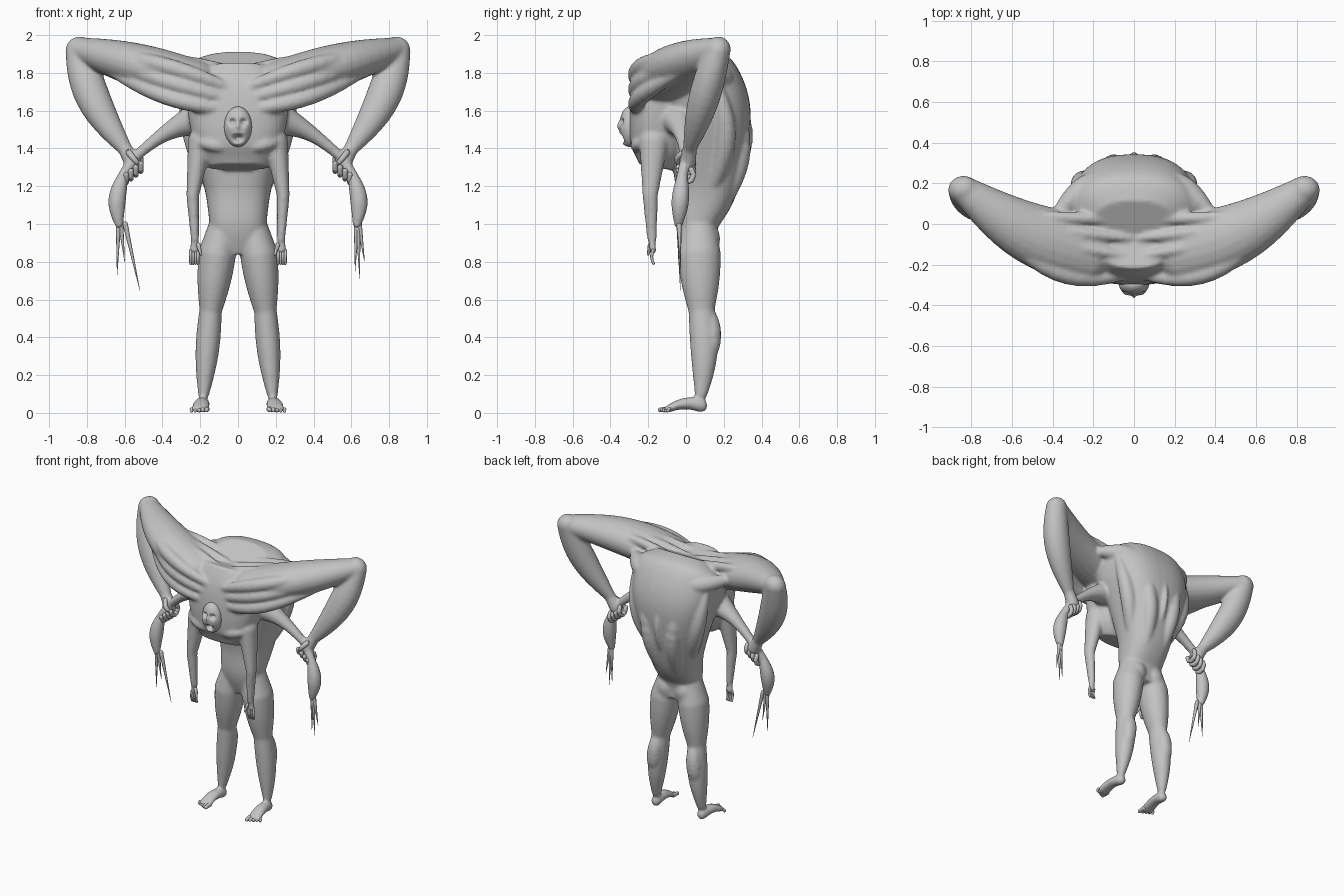
import bpy, bmesh, math
from mathutils import Vector

cube = bpy.data.objects.get("Cube")
if cube:
    bpy.data.objects.remove(cube)

skin = bpy.data.materials.new("grey_skin")
skin.use_nodes = True
grey = (.55, .55, .55, 1)
skin.diffuse_color = grey
skin.node_tree.nodes["Principled BSDF"].inputs["Base Color"].default_value = grey

AXIS_X, AXIS_Y, AXIS_Z = Vector((1, 0, 0)), Vector((0, 1, 0)), Vector((0, 0, 1))


def superpower(value, power):
    return math.copysign(abs(value) ** (2 / power), value)


def loft(mesh, rows, side=AXIS_X, mirror=1, power=2, sides=20):
    """Skin ellipses given as (centre, radius along side, other radius)."""
    rings = []
    last = len(rows) - 1
    for i, (centre, wide, deep) in enumerate(rows):
        tangent = (rows[min(i + 1, last)][0] - rows[max(i - 1, 0)][0]).normalized()
        u = (side - tangent * side.dot(tangent)).normalized()
        v = tangent.cross(u)
        ring = []
        for k in range(sides):
            angle = math.tau * k / sides
            point = (centre + u * wide * superpower(math.cos(angle), power)
                     + v * deep * superpower(math.sin(angle), power))
            ring.append(mesh.verts.new((point.x * mirror, point.y, point.z)))
        rings.append(ring)
    for lower, upper in zip(rings, rings[1:]):
        for k in range(sides):
            mesh.faces.new((lower[k - 1], lower[k], upper[k], upper[k - 1]))
    mesh.faces.new(rings[0])
    mesh.faces.new(rings[-1])


def limb(mesh, start, end, thick, thin, bulge=0, depth=1, end_depth=None, bow=(0, 0, 0),
         side=AXIS_X, mirror=1, sides=20, steps=12, round_rings=5):
    """Round-ended limb that tapers, swells by bulge and bends by bow."""
    start, end, bow = Vector(start), Vector(end), Vector(bow)
    direction = (end - start).normalized()
    end_depth = end_depth or depth
    rows = []
    for step in range(-round_rings, steps + round_rings + 1):
        t = min(max(step / steps, 0), 1)
        past = step - t * steps
        angle = past / (round_rings + .5) * math.pi / 2
        swell = math.sin(math.pi * t)
        flat = depth + (end_depth - depth) * t
        radius = thick + (thin - thick) * t + bulge * swell
        centre = start.lerp(end, t) + bow * swell + direction * radius * min(flat, 1) * math.sin(angle)
        radius *= math.cos(angle)
        rows.append((centre, radius, radius * flat))
    loft(mesh, rows, side, mirror, sides=sides)


def trunk(mesh, levels, power, steps=6):
    """Loft horizontal sections (height, half width, front, back) along a smooth curve."""
    padded = [levels[0], *levels, levels[-1]]
    rows = []
    for before, low, high, after in zip(padded, padded[1:], padded[2:], padded[3:]):
        for step in range(steps):
            t = step / steps
            z, wide, front, back = [
                b + t / 2 * (c - a + t * (2 * a - 5 * b + 4 * c - d + t * (3 * (b - c) + d - a)))
                for a, b, c, d in zip(before, low, high, after)]
            rows.append((Vector((0, (front + back) / 2, z)), wide, (back - front) / 2))
    z, wide, front, back = levels[-1]
    rows.append((Vector((0, (front + back) / 2, z)), wide, (back - front) / 2))
    loft(mesh, rows, power=power, sides=40)


def finish(name, mesh):
    bmesh.ops.recalc_face_normals(mesh, faces=mesh.faces)
    data = bpy.data.meshes.new(name)
    mesh.to_mesh(data)
    mesh.free()
    data.materials.append(skin)
    for face in data.polygons:
        face.use_smooth = True
    obj = bpy.data.objects.new(name, data)
    bpy.context.scene.collection.objects.link(obj)
    return obj


# Joints on the model's left
waist, hip, knee, ankle = (.06, .065, 1.06), (.11, .07, .84), (.145, .082, .54), (.182, .08, .1)
heel, toe_root = (.185, .08, .04), (.2, -.1, .018)
shoulder, elbow, wrist, fist = (.2, -.13, 1.75), (.84, .17, 1.925), (.6, .02, 1.4), (.56, .01, 1.33)
rib, captive_wrist, pod_top, pod_end = (.2, -.04, 1.56), (.55, 0, 1.35), (.61, -.02, 1.25), (.63, -.04, 1)
armpit, thin_elbow, thin_wrist, thin_palm = (.2, -.17, 1.44), (.24, -.19, 1.15), (.228, -.18, .92), (.232, -.175, .86)

# Hunched back and overhanging chest
body = bmesh.new()
trunk(body, [(.85, .13, 0, .16), (1, .15, -.05, .175), (1.2, .18, -.06, .275), (1.5, .27, -.1, .34),
             (1.65, .31, -.15, .33), (1.78, .31, -.2, .25), (1.85, .2, -.15, .13)], power=2.5)
trunk(body, [(1.3, .16, -.25, -.07), (1.4, .22, -.29, 0), (1.55, .26, -.3, 0), (1.7, .26, -.28, 0),
             (1.83, .16, -.22, 0)], power=2.5)
limb(body, (0, .2, 1.15), (0, .22, 1.76), .02, .02, bow=(0, .125, 0))

for mirror in (1, -1):
    def muscle(start, end, thickness, bow=(0, 0, 0)):
        limb(body, start, end, thickness / 2, thickness / 3, bulge=thickness / 2, bow=bow,
             side=AXIS_Z, mirror=mirror, sides=12)

    # Leg, foot and buttock
    limb(body, waist, hip, .07, .1, depth=1.15, mirror=mirror)
    limb(body, hip, knee, .1, .06, bulge=.008, depth=1.15, mirror=mirror)
    limb(body, knee, ankle, .06, .03, bulge=.017, depth=1.15, bow=(0, .015, 0), mirror=mirror)
    muscle((.145, .11, .56), (.175, .1, .24), .06, bow=(0, .03, 0))
    limb(body, heel, toe_root, .034, .05, depth=1.1, end_depth=.35, bow=(0, 0, .02), mirror=mirror)
    limb(body, (.08, .11, .86), (.07, .1, 1), .06, .05, bulge=.02, mirror=mirror)
    # Giant arm folded back down to a fist
    limb(body, shoulder, elbow, .17, .07, bulge=.03, depth=.65, end_depth=.9,
         bow=(0, -.06, 0), side=AXIS_Y, mirror=mirror)
    limb(body, elbow, wrist, .075, .04, bulge=.034, depth=.9, bow=(.045, 0, 0), mirror=mirror)
    limb(body, wrist, fist, .038, .045, mirror=mirror)
    # Captive middle arm ending in a drooping pod
    limb(body, rib, captive_wrist, .11, .03, bulge=-.02, depth=.9, bow=(0, 0, .03), side=AXIS_Y, mirror=mirror)
    limb(body, captive_wrist, pod_top, .03, .03, mirror=mirror)
    limb(body, pod_top, pod_end, .03, .024, bulge=.02, bow=(.02, 0, 0), mirror=mirror)
    # Thin hanging arm
    limb(body, armpit, thin_elbow, .065, .034, depth=1.2, mirror=mirror)
    limb(body, thin_elbow, thin_wrist, .034, .022, depth=1.2, mirror=mirror)
    limb(body, thin_wrist, thin_palm, .022, .026, depth=.7, mirror=mirror)
    # Fanned chest muscles and the top of the shoulder
    for k in range(3):
        muscle((.04, -.25, 1.6 + .06 * k), (.72, .02, 1.83 + .04 * k), .05, bow=(0, -.12, .03 * k - .04))
    for k in range(3):
        muscle((.02, -.16 + .09 * k, 1.82), (.6, -.06 + .05 * k, 1.91), .035)
    muscle((.04, -.25, 1.4), (.24, -.2, 1.44), .04, bow=(0, -.03, 0))
    # Shoulder blade, flank and the columns beside the spine
    muscle((.06, .2, 1.74), (.4, .02, 1.8), .07, bow=(0, .07, 0))
    muscle((.12, .12, 1.15), (.29, .16, 1.76), .06, bow=(.03, .07, 0))
    muscle((.06, .17, 1.05), (.14, .2, 1.76), .06, bow=(0, .105, 0))

body_object = finish("body", body)
fuse = body_object.modifiers.new("fuse", "REMESH")
fuse.mode = "VOXEL"
fuse.voxel_size = .0095
fuse.use_smooth_shade = True
soften = body_object.modifiers.new("soften", "SMOOTH")
soften.iterations = 9

spike_tips = {"left": [(.62, .75), (.645, .71), (.67, .8)], "right": [(.64, .73), (.52, .65), (.6, .8)]}

for label, mirror in (("left", 1), ("right", -1)):
    # Big fingers curled round the captive wrist
    grip = bmesh.new()
    for k in range(4):
        knuckle = Vector((.515 + .026 * k, 0, 1.32 - .02 * k))
        arc = [knuckle + Vector((0, math.cos(angle), math.sin(angle))) * .04
               for angle in (math.pi * (1 - step) / 4 for step in range(6))]
        for joint, following in zip(arc, arc[1:]):
            limb(grip, joint, following, .015, .015, mirror=mirror, sides=10, steps=2, round_rings=3)
    limb(grip, (.58, -.01, 1.38), (.53, -.04, 1.32), .018, .013, bow=(0, -.02, 0), mirror=mirror, sides=10)
    finish(label + "_gripping_fingers", grip)

    # Fingers and thumb of the thin arm
    hand = bmesh.new()
    for k in range(4):
        x = .212 + .013 * k
        limb(hand, (x, -.175, .86), (x, -.172, .79), .009, .007, bow=(0, -.008, 0), mirror=mirror, sides=8)
    limb(hand, (.21, -.19, .89), (.196, -.2, .84), .012, .007, mirror=mirror, sides=8)
    finish(label + "_hanging_fingers", hand)

    # Toes, shrinking outwards
    toes = bmesh.new()
    for k in range(5):
        x = .166 + .02 * k
        radius = .016 - .0015 * k
        limb(toes, (x, -.09, .02), (x, -.136 + .01 * k, radius), radius, radius * .8, mirror=mirror, sides=10)
    finish(label + "_toes", toes)

    # Long spikes under the pod
    spikes = bmesh.new()
    for x, z in spike_tips[label]:
        root = Vector(pod_end).lerp((x, -.03, 1), .3)
        limb(spikes, root, (x, -.03, z), .014, .001, mirror=mirror, sides=8)
    finish(label + "_spikes", spikes)

# Screaming face: soft features on a unit ball (x, z, width, height, relief)
features = {"eye": (.4, .25, .22, .13, -.5), "mouth": (0, -.55, .3, .16, -.8), "nose": (0, .05, .12, .2, .2),
            "cheek": (.6, -.1, .2, .2, .1), "chin": (0, -.85, .3, .1, .15), "lip": (0, -.32, .4, .05, .1)}
face = bmesh.new()
bmesh.ops.create_uvsphere(face, u_segments=64, v_segments=48, radius=1)
for vert in face.verts:
    x, y, z = vert.co
    if y < 0:
        y -= sum(relief * math.exp(-((abs(x) - fx) / wide) ** 2 - ((z - fz) / high) ** 2)
                 for fx, fz, wide, high, relief in features.values())
    vert.co = (x * .073, y * .055 - .298, z * .107 + 1.515)
finish("face", face)
